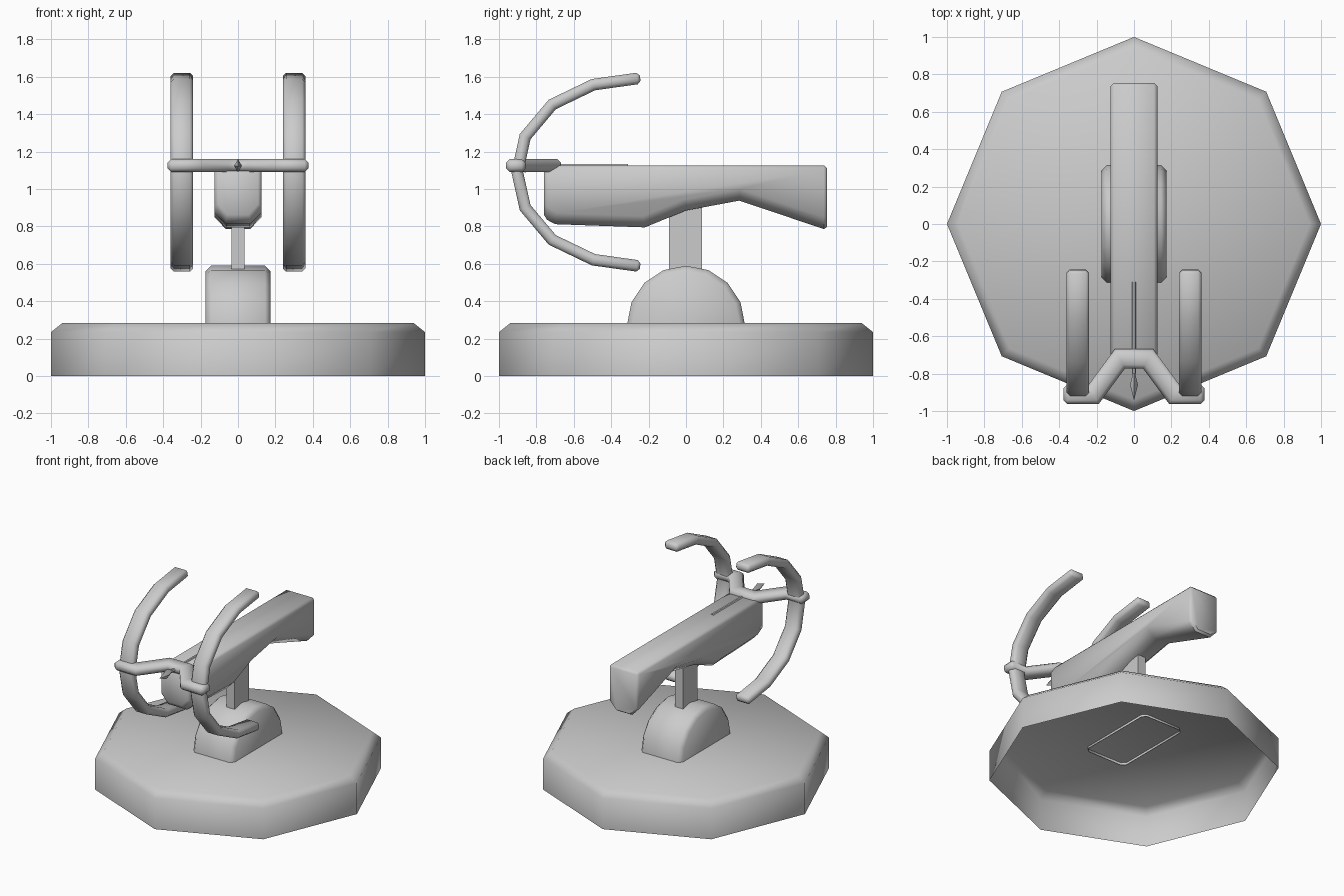
import bpy, bmesh, math
from mathutils import Vector

if "Cube" in bpy.data.objects:
    bpy.data.objects.remove(bpy.data.objects["Cube"])


def finish(name, bm, bevel=0.0, limit=60):
    bmesh.ops.recalc_face_normals(bm, faces=bm.faces)
    me = bpy.data.meshes.new(name)
    bm.to_mesh(me)
    bm.free()
    ob = bpy.data.objects.new(name, me)
    bpy.context.collection.objects.link(ob)
    bpy.ops.object.select_all(action='DESELECT')
    ob.select_set(True)
    bpy.context.view_layer.objects.active = ob
    if bevel:
        m = ob.modifiers.new("bevel", 'BEVEL')
        m.width = bevel
        m.segments = 1
        m.limit_method = 'ANGLE'
        m.angle_limit = math.radians(limit)
        bpy.ops.object.modifier_apply(modifier=m.name)
    bpy.ops.object.shade_smooth_by_angle(angle=math.radians(50))
    return ob


def prism(pts, lo, hi, axis):
    """Extrude a closed 2D outline: axis 'x' uses (y, z), axis 'z' uses (x, y)."""
    bm = bmesh.new()
    place = (lambda p, w: (w, p[0], p[1])) if axis == 'x' else (lambda p, w: (p[0], p[1], w))
    a = [bm.verts.new(place(p, lo)) for p in pts]
    b = [bm.verts.new(place(p, hi)) for p in pts]
    bm.faces.new(a)
    bm.faces.new(b[::-1])
    n = len(pts)
    for i in range(n):
        j = (i + 1) % n
        bm.faces.new((a[i], a[j], b[j], b[i]))
    bmesh.ops.recalc_face_normals(bm, faces=bm.faces)
    return bm


def ribbon(path, thick):
    """Outline of a 2D path thickened with mitred joints."""
    p = [Vector(q) for q in path]
    left, right = [], []
    for i, q in enumerate(p):
        d0 = (q - p[max(i - 1, 0)]) if i else p[1] - p[0]
        d1 = (p[i + 1] - q) if i < len(p) - 1 else d0
        n0 = Vector((-d0.y, d0.x)).normalized()
        n1 = Vector((-d1.y, d1.x)).normalized()
        m = (n0 + n1).normalized()
        off = m * (thick / 2 / m.dot(n0))
        left.append(q + off)
        right.append(q - off)
    return left + right[::-1]


def lathe(name, rings, sides, to_xyz, cap_end):
    """Rings of (radius, height), open at the start."""
    bm = bmesh.new()
    rows = [[bm.verts.new(to_xyz(r * math.cos(2 * math.pi * k / sides),
                                 r * math.sin(2 * math.pi * k / sides), h))
             for k in range(sides)] for r, h in rings]
    for a, b in zip(rows, rows[1:]):
        for k in range(sides):
            j = (k + 1) % sides
            bm.faces.new((a[k], a[j], b[j], b[k]))
    if cap_end:
        bm.faces.new(rows[-1])
    return finish(name, bm)


# Octagonal base, hollow underneath
lathe("base", [(1, 0), (1, 0.235), (0.94, 0.283)], 8, lambda u, v, h: (u, v, h), True)

# Half-round mount, open at the bottom
arc = [(0.315 * math.cos(math.pi * k / 8), 0.275 + 0.315 * math.sin(math.pi * k / 8))
       for k in range(9)]
bm = prism([(0.315, 0.265)] + arc + [(-0.315, 0.265)], -0.173, 0.173, 'x')
bm.normal_update()
bmesh.ops.delete(bm, geom=[f for f in bm.faces if f.normal.z < -0.9], context='FACES_ONLY')
finish("mount", bm, 0.028)

# Upright post
finish("post", prism([(-0.09, 0.56), (0.085, 0.56), (0.085, 0.98), (-0.09, 0.98)],
                     -0.034, 0.034, 'x'))

# Stock with chamfered underside
profile = [(-0.76, 1.127), (0.755, 1.127), (0.755, 0.78), (0.285, 0.938),
           (0.0, 0.885), (-0.22, 0.795), (-0.70, 0.812), (-0.76, 0.845)]
bm = prism(profile, -0.125, 0.125, 'x')
under = []
for e in bm.edges:
    a, b = e.verts
    if abs(a.co.x - b.co.x) < 1e-5 and max(a.co.z, b.co.z) < 1.0:
        under.append(e)
bmesh.ops.bevel(bm, geom=under, offset=0.06, segments=1, affect='EDGES', profile=0.5)
finish("stock", bm, 0.018)

# Crossbar that carries the limbs
bar = [(-0.377, -0.91), (-0.215, -0.91), (-0.075, -0.72),
       (0.075, -0.72), (0.215, -0.91), (0.377, -0.91)]
finish("crossbar", prism(ribbon(bar, 0.105), 1.09, 1.16, 'z'), 0.02)

# Two curved bow limbs
half = [(-0.245, 0.503), (-0.495, 0.468), (-0.715, 0.362), (-0.86, 0.19)]
curve = ([(y, 1.09 + h) for y, h in half] + [(-0.902, 1.09)]
         + [(y, 1.09 - h) for y, h in half[::-1]])
for label, s in (("left", -1), ("right", 1)):
    finish(label + "_bow_limb", prism(ribbon(curve, 0.062), s * 0.3 - 0.06, s * 0.3 + 0.06, 'x'),
           0.017)

# Arrow shaft and diamond-shaped head
lathe("arrow_shaft", [(0.012, 0.31), (0.012, 0.80)], 6,
      lambda u, v, h: (u, -h, 1.124 + v), True)
lathe("arrow_head", [(0.002, 0.78), (0.021, 0.86), (0.001, 0.94)], 4,
      lambda u, v, h: (u, -h, 1.124 + v * 1.7), True)
